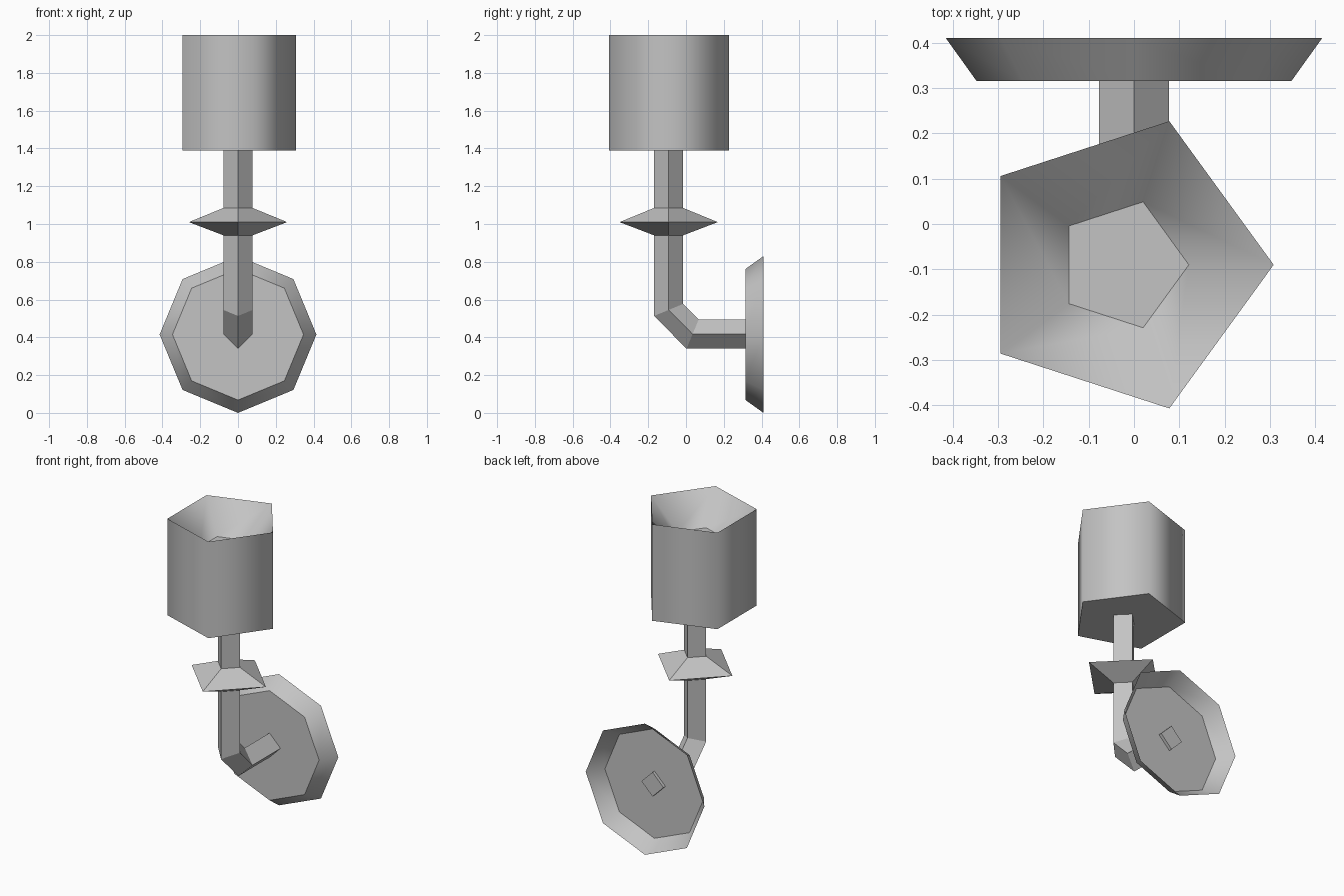
import bpy
import bmesh
from math import cos, sin, pi, tan
from mathutils import Vector

cube = bpy.data.objects.get("Cube")
if cube:
    bpy.data.objects.remove(cube, do_unlink=True)

GREY = (0.55, 0.55, 0.55, 1)
metal = bpy.data.materials.new("plain grey")
metal.use_nodes = True
metal.diffuse_color = GREY
metal.node_tree.nodes["Principled BSDF"].inputs["Base Color"].default_value = GREY


def ring(centre, u, v, radius, sides):
    """Regular polygon around centre in the plane of u and v."""
    c, u, v = Vector(centre), Vector(u), Vector(v)
    return [c + radius * (u * cos(2 * pi * i / sides) + v * sin(2 * pi * i / sides))
            for i in range(sides)]


def loft(name, rings, cap_start=True, cap_end=True, smooth=False):
    """Skin a list of rings; ring edges stay sharp, sides may be smooth."""
    bm = bmesh.new()
    loops = [[bm.verts.new(p) for p in r] for r in rings]
    for a, b in zip(loops, loops[1:]):
        n = len(a)
        for i in range(n):
            j = (i + 1) % n
            bm.faces.new((a[i], a[j], b[j], b[i])).smooth = smooth
    if cap_start:
        bm.faces.new(loops[0][::-1])
    if cap_end:
        bm.faces.new(loops[-1])
    for loop in loops:
        for i, v in enumerate(loop):
            edge = bm.edges.get((v, loop[(i + 1) % len(loop)]))
            if edge:
                edge.smooth = False
    bmesh.ops.recalc_face_normals(bm, faces=bm.faces)
    mesh = bpy.data.meshes.new(name)
    bm.to_mesh(mesh)
    bm.free()
    mesh.materials.append(metal)
    obj = bpy.data.objects.new(name, mesh)
    bpy.context.collection.objects.link(obj)
    return obj


X, Y, Z = (1, 0, 0), (0, 1, 0), (0, 0, 1)
STEM_Y = -0.092     # axis of the upright stem
ARM_Z = 0.417       # axis of the horizontal arm
HALF = 0.077        # half diagonal of the square bar

# Wall plate: shallow octagonal dish, open at the back
loft("wall_plate",
     [ring((0, 0.315, 0.415), X, Z, 0.347, 8),
      ring((0, 0.41, 0.415), X, Z, 0.415, 8)],
     cap_end=False, smooth=True)

# Bent bar: square section on edge, with two mitred bends
mitre = tan(pi / 8)
bends = [((0, 0.335, ARM_Z), (0, 0, -1)),
         ((0, 0.035, ARM_Z), (0, -mitre, -1)),
         ((0, STEM_Y, 0.545), (0, -1, -mitre)),
         ((0, STEM_Y, 1.40), (0, -1, 0))]
loft("bent_arm", [ring(c, X, n, HALF, 4) for c, n in bends])

# Collar: double pyramid around the stem
loft("collar",
     [ring((0, STEM_Y, z), X, Y, r, 4)
      for z, r in ((0.94, HALF), (1.01, 0.26), (1.085, HALF))])

# Cup: five-sided drum with a funnel-shaped hollow in the top
loft("cup",
     [ring((-0.025, -0.09, z), X, Y, r, 5)
      for z, r in ((1.39, 0.333), (2.0, 0.333), (1.82, 0.146))],
     smooth=True)
